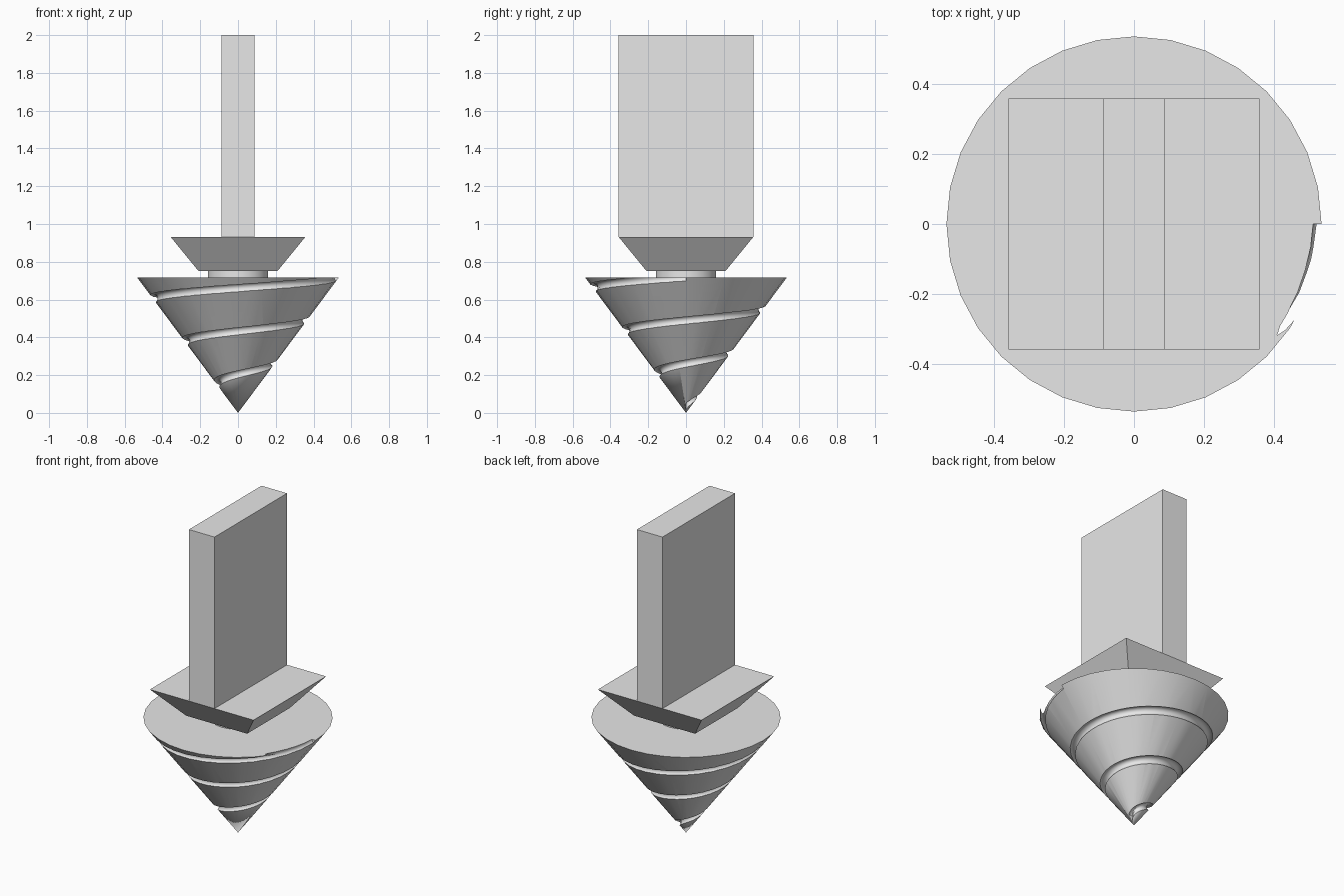
import bpy, bmesh, math
from mathutils import Vector

if "Cube" in bpy.data.objects:
    bpy.data.objects.remove(bpy.data.objects["Cube"])

steel = bpy.data.materials.new("grey steel")
steel.diffuse_color = (0.8, 0.8, 0.8, 1)
steel.use_nodes = True
steel.node_tree.nodes["Principled BSDF"].inputs["Base Color"].default_value = steel.diffuse_color


def add_object(name, bm):
    bmesh.ops.recalc_face_normals(bm, faces=bm.faces)
    mesh = bpy.data.meshes.new(name)
    bm.to_mesh(mesh)
    bm.free()
    mesh.materials.append(steel)
    obj = bpy.data.objects.new(name, mesh)
    bpy.context.collection.objects.link(obj)
    return obj


def frustum(name, sides, r0, r1, z0, z1, turn=0.0):
    bm = bmesh.new()
    ends = []
    for r, z in ((r0, z0), (r1, z1)):
        if r == 0:
            ends.append([bm.verts.new((0, 0, z))] * sides)
            continue
        ring = [bm.verts.new((r * math.cos(a), r * math.sin(a), z))
                for a in (turn + math.tau * i / sides for i in range(sides))]
        bm.faces.new(ring)
        ends.append(ring)
    for i in range(sides):
        j = (i + 1) % sides
        quad = [ends[0][i], ends[0][j], ends[1][j], ends[1][i]]
        bm.faces.new(list(dict.fromkeys(quad)))
    return add_object(name, bm)


# Spiral tube that follows the cone surface, used as a cutter
def spiral(name, slope, z0, pitch, turns, radius, steps=48, sides=16):
    bm = bmesh.new()
    rings = []
    for i in range(int(turns * steps) + 1):
        a = math.tau * i / steps
        z = z0 + pitch * i / steps
        out = Vector((math.cos(a), math.sin(a), 0))
        centre = out * (slope * z) + Vector((0, 0, z))
        rings.append([bm.verts.new(centre + radius * (out * math.cos(t) + Vector((0, 0, math.sin(t)))))
                      for t in (math.tau * k / sides for k in range(sides))])
    for a, b in zip(rings, rings[1:]):
        for k in range(sides):
            n = (k + 1) % sides
            bm.faces.new((a[k], a[n], b[n], b[k]))
    bm.faces.new(rings[0])
    bm.faces.new(rings[-1])
    return add_object(name, bm)


# Drill cone with a spiral groove
TOP, RADIUS = 0.717, 0.534
cone = frustum("drill_cone", 32, 0, RADIUS, 0, TOP)
cutter = spiral("groove_cutter", RADIUS / TOP, 0.033, 0.228, 3, 0.024)
cutter.hide_render = True
cutter.hide_viewport = True
cut = cone.modifiers.new("groove", 'BOOLEAN')
cut.operation = 'DIFFERENCE'
cut.solver = 'EXACT'
cut.object = cutter
dg = bpy.context.evaluated_depsgraph_get()
cone.data = bpy.data.meshes.new_from_object(cone.evaluated_get(dg))
cone.modifiers.clear()
bpy.data.objects.remove(cutter)

# Neck and flared square collar
neck = frustum("neck", 32, 0.16, 0.16, TOP - 0.01, 0.76)
d = math.sqrt(2)
frustum("collar", 4, 0.21 * d, 0.357 * d, 0.752, 0.932, math.pi / 4)

# Flat upright blade
bm = bmesh.new()
bmesh.ops.create_cube(bm, size=1)
for v in bm.verts:
    v.co = (v.co.x * 0.176, v.co.y * 0.714, 0.932 + (v.co.z + 0.5) * 1.068)
add_object("blade", bm)

# Smooth the round parts, keeping hard edges
for obj in (cone, neck):
    bpy.ops.object.select_all(action='DESELECT')
    obj.select_set(True)
    bpy.context.view_layer.objects.active = obj
    bpy.ops.object.shade_smooth_by_angle(angle=math.radians(30))
